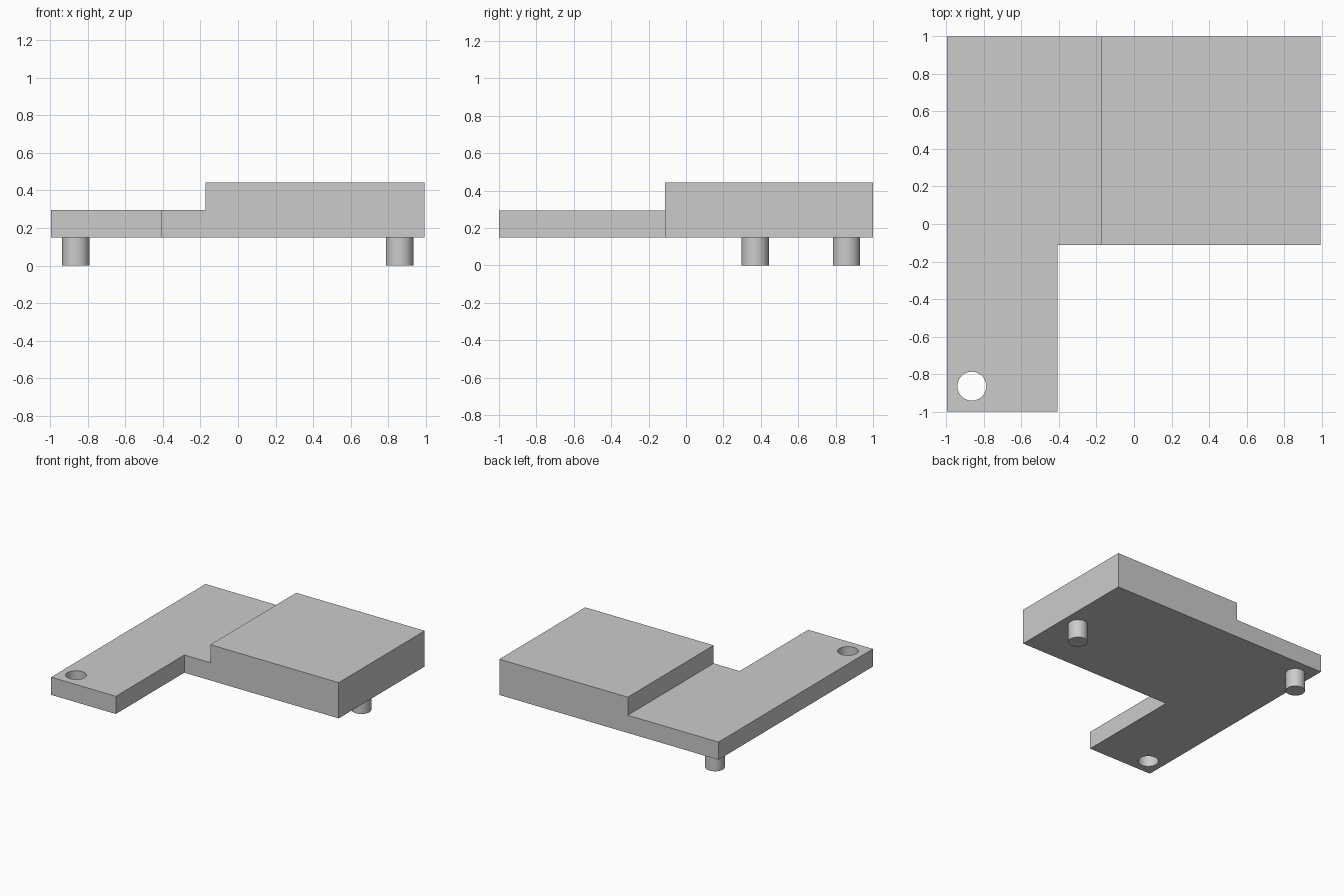
import bpy
import bmesh

cube = bpy.data.objects.get("Cube")
if cube:
    bpy.data.objects.remove(cube, do_unlink=True)

# Single grey material
grey = bpy.data.materials.new("plain_grey")
grey.use_nodes = True
color = (0.6, 0.6, 0.6, 1)
grey.diffuse_color = color
grey.node_tree.nodes["Principled BSDF"].inputs["Base Color"].default_value = color

BOTTOM, PLATE_TOP, BLOCK_TOP = 0.15, 0.295, 0.443


def prism(name, outline, z0, z1):
    """Extrude a flat outline from z0 up to z1."""
    bm = bmesh.new()
    face = bm.faces.new([bm.verts.new((x, y, z0)) for x, y in outline])
    top = bmesh.ops.extrude_face_region(bm, geom=[face])["geom"]
    verts = [v for v in top if isinstance(v, bmesh.types.BMVert)]
    bmesh.ops.translate(bm, verts=verts, vec=(0, 0, z1 - z0))
    bmesh.ops.recalc_face_normals(bm, faces=bm.faces)
    mesh = bpy.data.meshes.new(name)
    bm.to_mesh(mesh)
    bm.free()
    mesh.materials.append(grey)
    obj = bpy.data.objects.new(name, mesh)
    bpy.context.collection.objects.link(obj)
    return obj


def cylinder(name, x, y, radius, z0, z1):
    bpy.ops.mesh.primitive_cylinder_add(
        vertices=48, radius=radius, depth=z1 - z0, location=(x, y, (z0 + z1) / 2))
    obj = bpy.context.object
    obj.name = name
    obj.data.materials.append(grey)
    bpy.ops.object.shade_smooth_by_angle()
    return obj


# Stepped body: profile of the low shelf and tall block, swept front to back
body = prism("stepped_body", [(-0.995, BOTTOM), (0.993, BOTTOM), (0.993, BLOCK_TOP),
                              (-0.172, BLOCK_TOP), (-0.172, PLATE_TOP),
                              (-0.995, PLATE_TOP)], -1, 1)
for v in body.data.vertices:
    x, z, y = v.co
    v.co = (x, y, z)
body.data.flip_normals()

# Cutters: front corner notch that leaves the arm, and the hole through the arm
notch = prism("notch_cutter", [(-0.408, -1.2), (1.2, -1.2), (1.2, -0.113),
                               (-0.408, -0.113)], 0, 0.6)
hole = cylinder("hole_cutter", -0.864, -0.864, 0.077, 0, 0.5)
for cutter in (notch, hole):
    mod = body.modifiers.new(cutter.name, "BOOLEAN")
    mod.operation = "DIFFERENCE"
    mod.solver = "EXACT"
    mod.object = cutter
bpy.ops.object.select_all(action="DESELECT")
body.select_set(True)
bpy.context.view_layer.objects.active = body
for mod in list(body.modifiers):
    bpy.ops.object.modifier_apply(modifier=mod.name)
for cutter in (notch, hole):
    bpy.data.objects.remove(cutter, do_unlink=True)
bpy.ops.object.shade_smooth_by_angle()

# Round pegs under the body
for name, x, y in (("back_peg", -0.864, 0.858), ("side_peg", 0.861, 0.37)):
    cylinder(name, x, y, 0.073, 0, BOTTOM)
